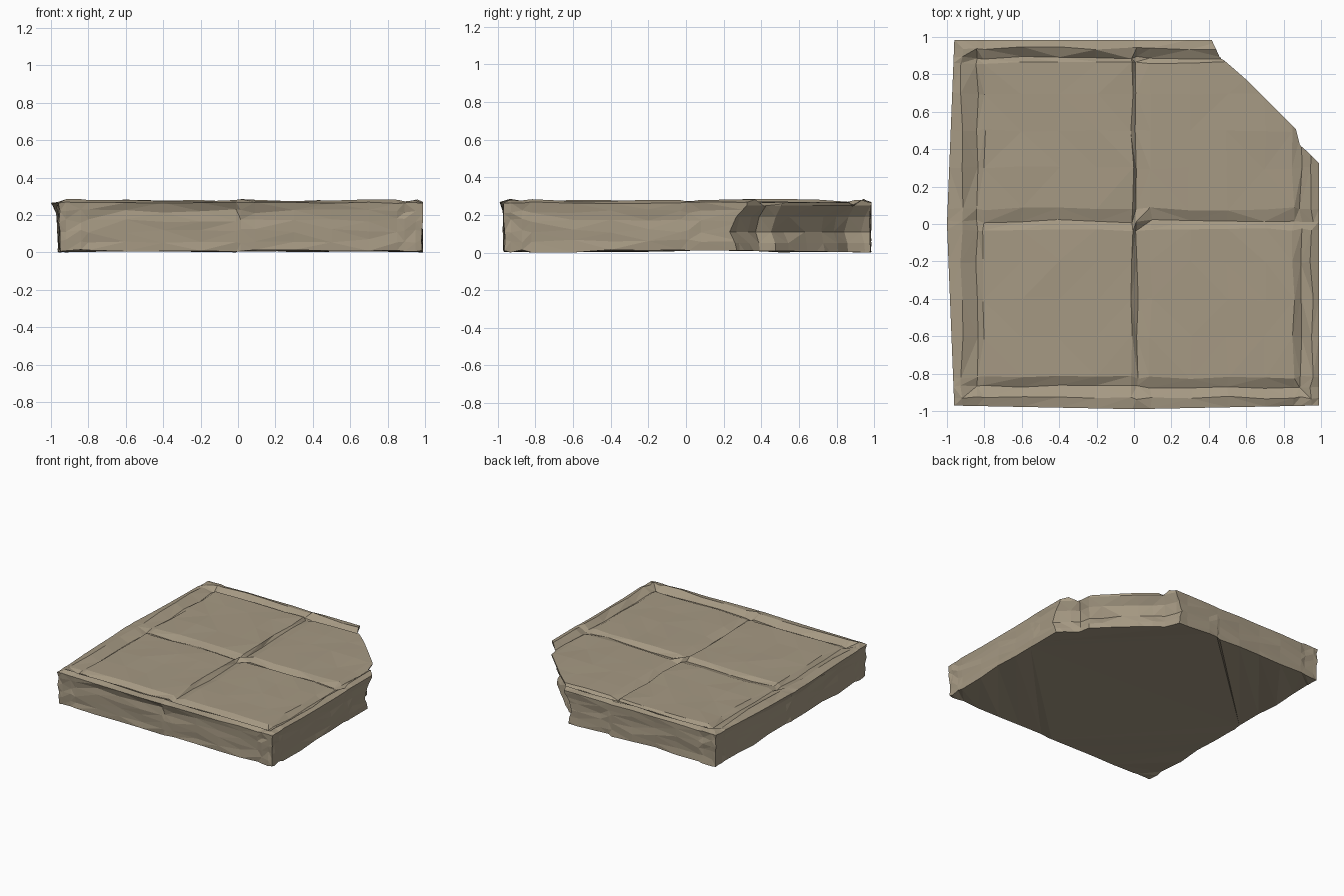
import bpy, bmesh, math, random
from mathutils import Vector

rng = random.Random(7)

if "Cube" in bpy.data.objects:
    bpy.data.objects.remove(bpy.data.objects["Cube"], do_unlink=True)

stone = bpy.data.materials.new("tan stone")
stone.use_nodes = True
TAN = (0.38, 0.32, 0.228, 1)
stone.diffuse_color = TAN
stone.node_tree.nodes["Principled BSDF"].inputs["Base Color"].default_value = TAN


def wobble(amount):
    return rng.uniform(-amount, amount)


def make_object(name, bm):
    bmesh.ops.triangulate(bm, faces=bm.faces[:])
    bmesh.ops.recalc_face_normals(bm, faces=bm.faces[:])
    mesh = bpy.data.meshes.new(name)
    bm.to_mesh(mesh)
    bm.free()
    mesh.materials.append(stone)
    obj = bpy.data.objects.new(name, mesh)
    bpy.context.collection.objects.link(obj)
    return obj


def bridge(bm, upper, lower):
    n = len(upper)
    for i in range(n):
        j = (i + 1) % n
        bm.faces.new((upper[i], upper[j], lower[j], lower[i]))


# Grid lines: edge, frame ridge, groove floor, tile edge, tile, centre groove ...
X_LINES = [-.96, -.92, -.84, -.80, -.6, -.4, -.2, -.01, .015, .09,
           .3, .5, .7, .85, .89, .95, .99]
Y_LINES = [-.97, -.93, -.87, -.82, -.6, -.4, -.2, -.03, .015, .08,
           .3, .5, .7, .86, .89, .94, .985]
LAST = len(X_LINES) - 1
LINE_KIND = "erg" + "ttttt" + "g" + "ttttt" + "gre"
HEIGHT = {"e": .265, "r": .277, "g": .245, "t": .267}


def top_height(i, j):
    kinds = LINE_KIND[i] + LINE_KIND[j]
    for kind in "erg":                       # outermost zone wins
        if kind in kinds:
            break
    else:
        kind = "t"
    # the centre groove stops at the frame
    return HEIGHT[kind] + wobble(.004 if kind in "te" else .008)


def bulge(x, y, i, j, amount):
    if i == 0:
        x -= .04 * amount * max(0, 1 - abs(y))
    if j == 0:
        y -= .02 * amount * (1 - abs(x))
    return x, y


# Worn top surface with four tiles, grooves and frame
bm = bmesh.new()
grid = {}
for i, x in enumerate(X_LINES):
    for j, y in enumerate(Y_LINES):
        inner = 0 < i < LAST and 0 < j < LAST
        px, py = (x + wobble(.009), y + wobble(.009)) if inner else (x, y)
        px, py = bulge(px, py, i, j, 1)
        grid[i, j] = bm.verts.new((px, py, top_height(i, j)))
grid[8, 8].co.z = .275
for i in range(LAST):
    for j in range(LAST):
        quad = [grid[i, j], grid[i + 1, j], grid[i + 1, j + 1], grid[i, j + 1]]
        if rng.random() < .5:                # vary the facet diagonals
            bm.faces.new(quad[:3])
            bm.faces.new((quad[0], quad[2], quad[3]))
        else:
            bm.faces.new((quad[0], quad[1], quad[3]))
            bm.faces.new(quad[1:])

# Layered stone side walls
ring_keys = ([(i, 0) for i in range(LAST)] + [(LAST, j) for j in range(LAST)]
             + [(i, LAST) for i in range(LAST, 0, -1)]
             + [(0, j) for j in range(LAST, 0, -1)])
upper = [grid[k] for k in ring_keys]
for z, swell in ((.22, .35), (.17, .25), (.115, .3), (.06, .2), (.008, .2)):
    lower = []
    for i, j in ring_keys:
        x, y = bulge(X_LINES[i], Y_LINES[j], i, j, swell)
        inset = rng.uniform(-.003, .012)
        if i in (0, LAST):
            x -= math.copysign(inset, x)
        if j in (0, LAST):
            y -= math.copysign(inset, y)
        lower.append(bm.verts.new((x, y, z + wobble(.008 if z < .02 else .012))))
    bridge(bm, upper, lower)
    upper = lower
bm.faces.new(upper)
slab = make_object("stone_slab", bm)

# Jagged cutter for the broken corner
BREAK = [(.37, 1.2), (.42, .985), (.46, .9), (.53, .84), (.61, .77), (.7, .68),
         (.8, .58), (.87, .51), (.89, .43), (.94, .38), (1.0, .32), (1.2, .16)]
bm = bmesh.new()
rings = []
for z, inset in ((-.05, .03), (.05, .038), (.11, .055), (.19, .035),
                 (.25, .004), (.4, 0)):
    ring = []
    for k, (x, y) in enumerate(BREAK):
        d = inset + (wobble(.008) if 1 < k < 10 and z < .24 else 0)
        ring.append(bm.verts.new((x - d, y - d, z)))
    ring.append(bm.verts.new((1.4, 1.4, z)))
    rings.append(ring)
for low, high in zip(rings, rings[1:]):
    bridge(bm, low, high)
bm.faces.new(rings[0])
bm.faces.new(rings[-1])
cutter = make_object("corner_cutter", bm)
cutter.hide_render = True

# Break the corner off
mod = slab.modifiers.new("broken_corner", "BOOLEAN")
mod.operation = "DIFFERENCE"
mod.solver = "EXACT"
mod.object = cutter
bpy.context.view_layer.objects.active = slab
bpy.ops.object.modifier_apply(modifier=mod.name)
bpy.data.objects.remove(cutter, do_unlink=True)
slab.data.shade_flat()
